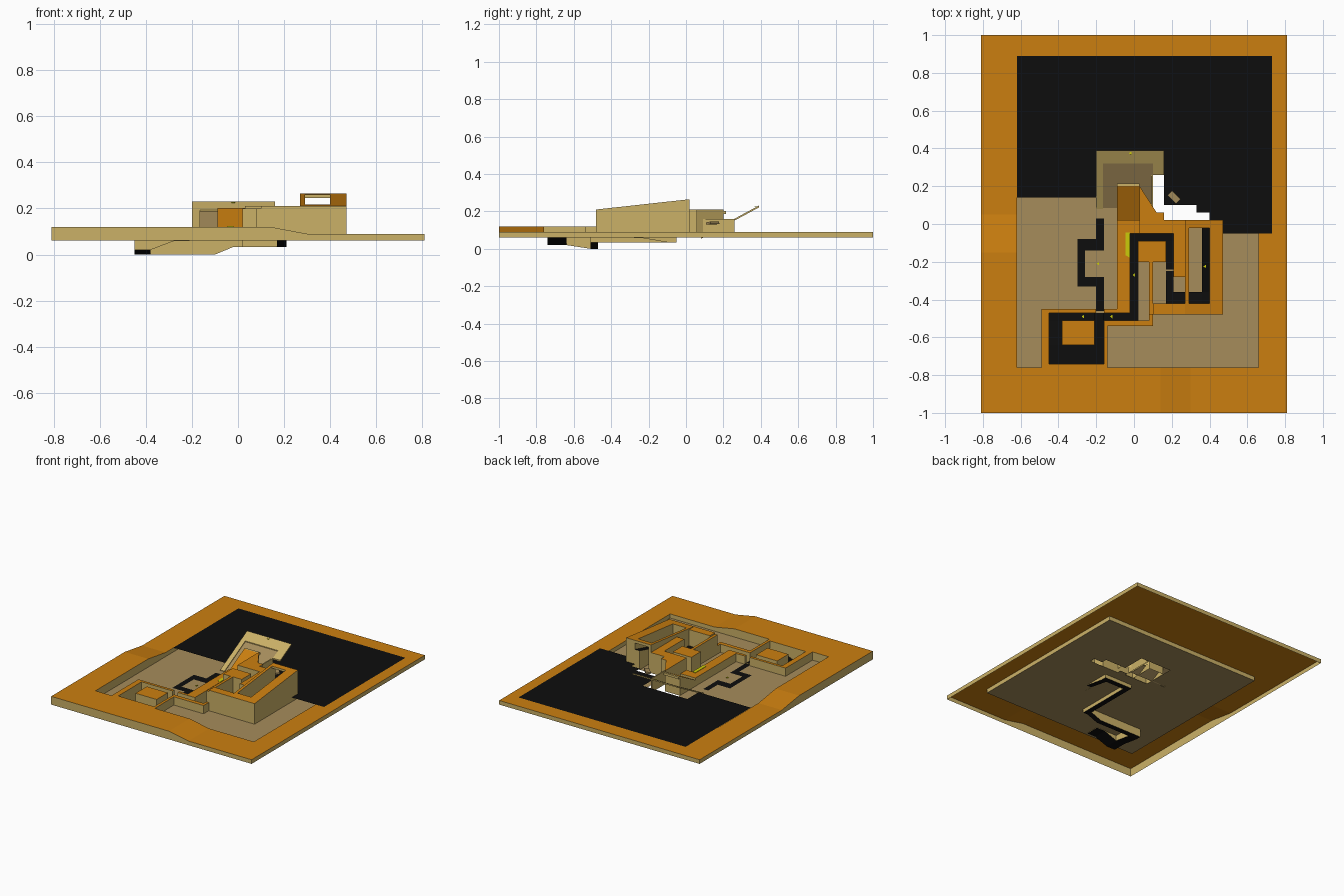
import bpy, bmesh, math
from mathutils import Matrix

if "Cube" in bpy.data.objects:
    bpy.data.objects.remove(bpy.data.objects["Cube"])

def material(name, r, g, b):
    m = bpy.data.materials.new(name)
    m.diffuse_color = (r, g, b, 1)
    m.use_nodes = True
    m.node_tree.nodes["Principled BSDF"].inputs["Base Color"].default_value = m.diffuse_color
    return m

ORANGE = material("orange", 0.60, 0.212, 0.005)
TAN = material("tan", 0.60, 0.44, 0.135)
BEIGE = material("beige", 0.38, 0.265, 0.105)
BLACK = material("black", 0.004, 0.004, 0.004)
YELLOW = material("yellow", 0.60, 0.60, 0.003)

def clamp(t):
    return max(0.0, min(1.0, t))

def finish(name, bm, mats):
    me = bpy.data.meshes.new(name)
    bm.to_mesh(me)
    bm.free()
    for m in mats:
        me.materials.append(m)
    ob = bpy.data.objects.new(name, me)
    bpy.context.collection.objects.link(ob)
    return ob

def sheet(name, rects, top, z, holes=(), skirt=None, cuts_x=(), cuts_y=(), side=TAN):
    """Union of (x0,x1,y0,y1) rects minus holes, at height z(x,y),
    with its outline joined by side walls to the height skirt(x,y)."""
    zf = z if callable(z) else lambda x, y: z
    sf = skirt if callable(skirt) else lambda x, y: skirt
    every = list(rects) + list(holes)
    xs = sorted({v for r in every for v in r[:2]} | set(cuts_x))
    ys = sorted({v for r in every for v in r[2:]} | set(cuts_y))
    inside = lambda x, y, rs: any(a < x < b and c < y < d for a, b, c, d in rs)
    bm = bmesh.new()
    verts = {}
    def vert(x, y):
        if (x, y) not in verts:
            verts[x, y] = bm.verts.new((x, y, zf(x, y)))
        return verts[x, y]
    for a, b in zip(xs, xs[1:]):
        for c, d in zip(ys, ys[1:]):
            mx, my = (a + b) / 2, (c + d) / 2
            if inside(mx, my, rects) and not inside(mx, my, holes):
                bm.faces.new([vert(a, c), vert(b, c), vert(b, d), vert(a, d)])
    if skirt is not None:
        low = {}
        def lower(v):
            if v not in low:
                low[v] = bm.verts.new((v.co.x, v.co.y, sf(v.co.x, v.co.y)))
            return low[v]
        rim = [(l.vert, l.link_loop_next.vert) for f in bm.faces for l in f.loops
               if len(l.edge.link_faces) == 1]
        for a, b in rim:
            bm.faces.new([lower(a), lower(b), b, a]).material_index = 1
    return finish(name, bm, [top, side])

def box(name, x0, x1, y0, y1, z0, z1, mat, turn=0.0, tilt=0.0):
    bm = bmesh.new()
    bmesh.ops.create_cube(bm, size=1)
    bm.transform(Matrix.Translation(((x0 + x1) / 2, (y0 + y1) / 2, (z0 + z1) / 2))
                 @ Matrix.Rotation(turn, 4, 'Z') @ Matrix.Rotation(tilt, 4, 'X')
                 @ Matrix.Diagonal((x1 - x0, y1 - y0, z1 - z0, 1)))
    return finish(name, bm, [mat])

def prism(name, pts, z0, z1, top, side):
    bm = bmesh.new()
    lo = [bm.verts.new((x, y, z0)) for x, y in pts]
    hi = [bm.verts.new((x, y, z1)) for x, y in pts]
    bm.faces.new(hi)
    for i in range(len(pts)):
        j = (i + 1) % len(pts)
        bm.faces.new([lo[i], lo[j], hi[j], hi[i]]).material_index = 1
    return finish(name, bm, [top, side])

FLOOR = 0.06

# Outer frame, higher at the front left corner
def frame_height(x, y):
    return 0.09 + 0.03 * min(clamp((0.30 - x) / 0.16), clamp((0.05 - y) / 0.20))
sheet("outer_frame", [(-0.81, 0.81, -1, 1)], ORANGE, frame_height,
      holes=[(-0.62, 0.66, -0.76, 0.53)], skirt=FLOOR,
      cuts_x=(0.14, 0.30), cuts_y=(-0.15, 0.05))

# Sunken and rising black walkway
sunken = [(-0.45, -0.21, -0.74, -0.64), (-0.45, -0.38, -0.74, -0.47),
          (-0.45, 0.02, -0.51, -0.47), (-0.02, 0.02, -0.51, -0.05),
          (-0.02, 0.21, -0.09, -0.05), (0.17, 0.21, -0.24, -0.05)]
raised = [(0.17, 0.21, -0.42, -0.24), (0.21, 0.40, -0.42, -0.36),
          (0.36, 0.40, -0.42, 0.02)]
def walkway_height(x, y):
    if x > 0.28:
        return 0.10 + 0.26 * max(0, y + 0.36)
    if x > 0.165:
        return 0.033 + 0.17 * max(0, -0.09 - y)
    if x < -0.15 and y < -0.635:
        return 0.02 + 0.038 * clamp((x + 0.38) / 0.10)
    if x < -0.15 and y < -0.515:
        return 0.02 * clamp((-0.51 - y) / 0.13)
    return 0.033 * clamp((x + 0.10) / 0.08)
sheet("walkway", sunken + raised, BLACK, walkway_height, skirt=FLOOR,
      cuts_x=(-0.28, -0.10))

# Main floor with openings
gaps = [(0.10, 0.16, 0.05, 0.27), (0.16, 0.33, 0.02, 0.10), (0.33, 0.40, 0.02, 0.06)]
sheet("floor", [(-0.62, 0.66, -0.76, 0.53)], BEIGE, FLOOR,
      holes=sunken + gaps + [(-0.09, 0.10, 0.03, 0.27)])

# Black yard at the back
sheet("back_yard", [(-0.62, 0.73, 0.14, 0.89), (0.16, 0.47, 0.02, 0.14),
                    (0.47, 0.73, -0.05, 0.14)], BLACK, 0.0915,
      holes=gaps + [(-0.20, 0.16, 0.10, 0.27)])

# Flat zigzag path on the floor, with a bridge over the walkway
sheet("zigzag_path", [(-0.20, -0.16, -0.14, 0.03), (-0.30, -0.16, -0.14, -0.08),
                      (-0.30, -0.26, -0.33, -0.08), (-0.30, -0.16, -0.33, -0.28),
                      (-0.20, -0.16, -0.46, -0.28), (-0.21, -0.16, -0.74, -0.47)],
      BLACK, 0.0625)

# Low walls
sheet("low_walls", [(-0.49, -0.45, -0.76, -0.45), (-0.49, -0.20, -0.47, -0.45),
                    (-0.16, -0.09, -0.47, -0.45), (-0.49, -0.14, -0.76, -0.74),
                    (-0.16, -0.14, -0.76, -0.51), (-0.16, 0.10, -0.54, -0.51),
                    (0.08, 0.10, -0.54, -0.48), (-0.09, -0.02, -0.47, 0.02),
                    (-0.09, 0.03, -0.05, 0.02)], ORANGE, 0.12, skirt=FLOOR)
sheet("corner_block", [(-0.38, -0.21, -0.64, -0.51)], ORANGE, 0.12, skirt=FLOOR)

# High walls of the middle room
sheet("middle_walls", [(0.02, 0.17, -0.20, -0.09), (0.08, 0.10, -0.48, -0.20)],
      ORANGE, 0.20, skirt=FLOOR)
sheet("high_walls", [(0.03, 0.27, -0.05, 0.02), (0.21, 0.27, -0.28, -0.05),
                     (0.10, 0.27, -0.48, -0.42)], ORANGE, 0.21, skirt=FLOOR)

# Sloped walls of the end tower, with an open back window
def tower_height(x, y):
    return 0.21 + 0.055 * clamp((y + 0.48) / 0.50)
sheet("tower_walls", [(0.27, 0.29, -0.48, 0.02), (0.40, 0.47, -0.48, 0.02),
                      (0.29, 0.40, -0.48, -0.42)], ORANGE, tower_height, skirt=FLOOR)
sheet("window_lintel", [(0.29, 0.40, -0.02, 0.02)], ORANGE, tower_height, skirt=0.245)

# Slanted back ramp with a raised rim
def slope(x, y):
    return 0.155 + 0.54 * (y - 0.26)
sheet("ramp_panel", [(-0.20, 0.10, 0.08, 0.39), (0.10, 0.16, 0.26, 0.39)], BEIGE, slope)
sheet("ramp_rim", [(-0.20, -0.165, 0.08, 0.39), (-0.20, 0.16, 0.32, 0.39),
                   (0.10, 0.16, 0.26, 0.39)], TAN,
      lambda x, y: slope(x, y) + 0.006, skirt=lambda x, y: slope(x, y) - 0.004)
sheet("ramp_side_wall", [(0.092, 0.10, 0.06, 0.26)], TAN, 0.16, skirt=FLOOR)

# Steep orange ramp, its lip and the angled block beside it
sheet("orange_ramp", [(-0.09, 0.03, 0.02, 0.20)], ORANGE,
      lambda x, y: 0.105 + 0.54 * (y - 0.02), skirt=FLOOR)
box("ramp_lip", -0.09, 0.03, 0.20, 0.215, 0.185, 0.202, TAN)
prism("angled_block", [(0.03, 0.02), (0.16, 0.02), (0.16, 0.06), (0.12, 0.06),
                       (0.03, 0.20)], 0.09, 0.21, ORANGE, TAN)
box("loose_slab", 0.18, 0.245, 0.125, 0.16, 0.131, 0.143, BEIGE,
    math.radians(-45), math.radians(8))

# Yellow door plate and direction arrows
prism("door_plate", [(-0.045, -0.165), (-0.02, -0.18), (-0.02, -0.045),
                     (-0.045, -0.045)], 0.12, 0.123, YELLOW, YELLOW)
for i, (x, y, z) in enumerate([(-0.19, -0.21, 0.0615), (-0.27, -0.49, 0.001),
                               (-0.12, -0.49, 0.001), (0.0, -0.27, 0.034),
                               (0.375, -0.225, 0.138), (-0.02, 0.375, 0.224)]):
    prism("arrow_%d" % (i + 1), [(x - 0.008, y), (x + 0.006, y - 0.01),
                                 (x + 0.006, y + 0.01)], z, z + 0.003, YELLOW, YELLOW)
